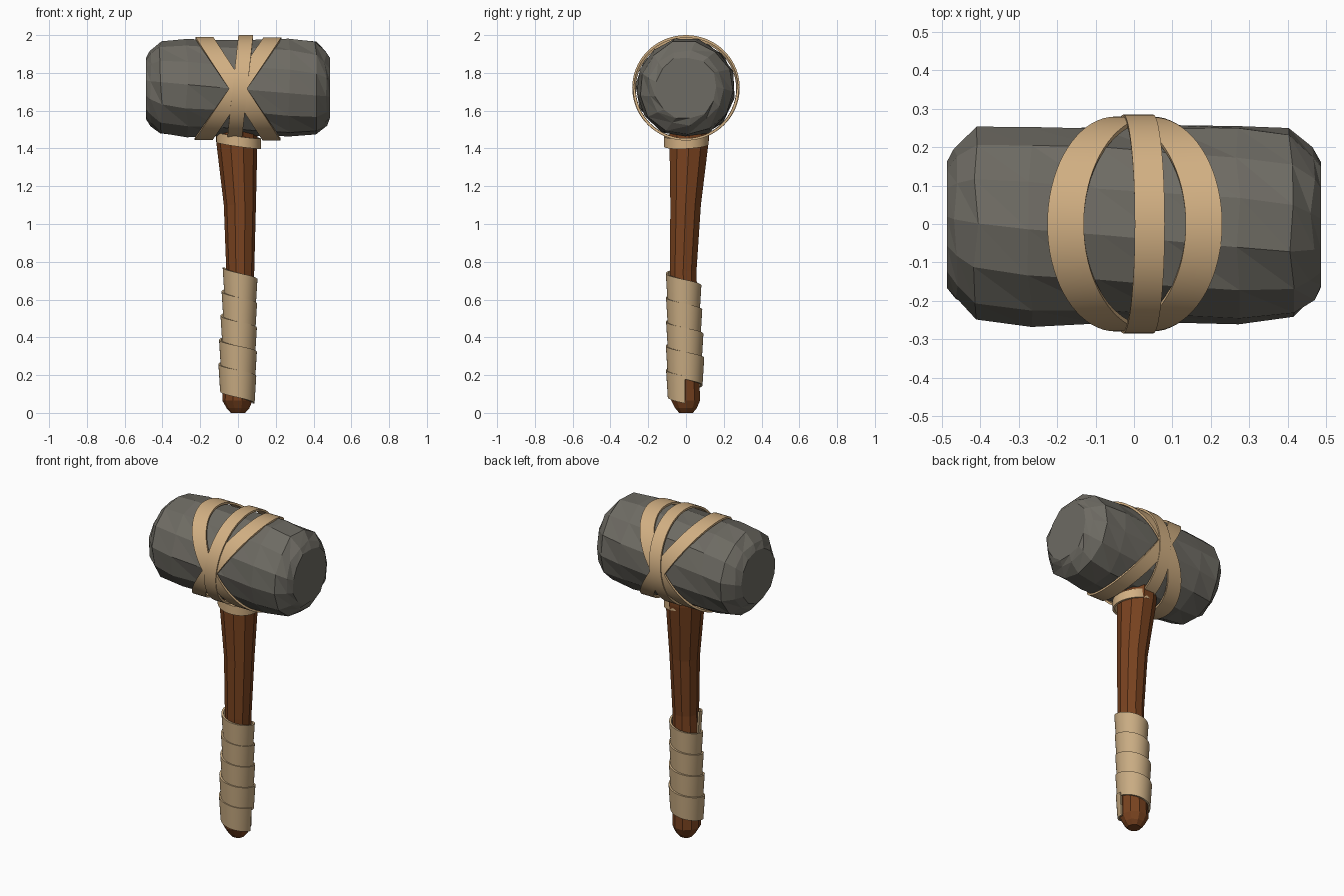
import bpy, bmesh, math, random
from math import sin, cos, pi, radians

if "Cube" in bpy.data.objects:
    bpy.data.objects.remove(bpy.data.objects["Cube"])
random.seed(4)


def material(name, rgb):
    m = bpy.data.materials.new(name)
    m.diffuse_color = (*rgb, 1)
    m.use_nodes = True
    m.node_tree.nodes["Principled BSDF"].inputs["Base Color"].default_value = m.diffuse_color
    return m


STONE = material("grey stone", (0.155, 0.147, 0.125))
WOOD = material("brown wood", (0.19, 0.055, 0.014))
STRAP = material("tan strap", (0.64, 0.43, 0.225))
GRIP = material("pale grip leather", (0.58, 0.41, 0.225))


def loft(name, rings, mat, closed=False, smooth=False, triangulate=False):
    """Skin a list of equal-length point rings; cap the ends unless closed."""
    bm = bmesh.new()
    vs = [[bm.verts.new(p) for p in ring] for ring in rings]
    n = len(vs[0])
    pairs = list(zip(vs, vs[1:])) + ([(vs[-1], vs[0])] if closed else [])
    sides = []
    for a, b in pairs:
        for i in range(n):
            j = (i + 1) % n
            sides.append(bm.faces.new((a[i], a[j], b[j], b[i])))
    if not closed:
        bm.faces.new(vs[0])
        bm.faces.new(vs[-1])
    if triangulate:
        bmesh.ops.triangulate(bm, faces=sides, quad_method='FIXED')
    bmesh.ops.recalc_face_normals(bm, faces=bm.faces)
    me = bpy.data.meshes.new(name)
    bm.to_mesh(me)
    bm.free()
    me.materials.append(mat)
    if smooth:
        me.polygons.foreach_set("use_smooth", [True] * len(me.polygons))
        me.set_sharp_from_angle(angle=radians(35))
    ob = bpy.data.objects.new(name, me)
    bpy.context.collection.objects.link(ob)
    return ob


def lerp_table(table, z):
    """Interpolate rows of (z, a, b, c)."""
    for p, q in zip(table, table[1:]):
        if z <= q[0]:
            t = max(0, (z - p[0]) / (q[0] - p[0]))
            return [u + (v - u) * t for u, v in zip(p[1:], q[1:])]
    return table[-1][1:]


# stone head: faceted, slightly uneven barrel along x
half = [(0.487, 0.165), (0.465, 0.2), (0.41, 0.25), (0.27, 0.262), (0.09, 0.26)]
profile = [(-x, r) for x, r in half] + [(x, r) for x, r in reversed(half)]
rings = []
for k, (x, r) in enumerate(profile):
    end = k in (0, len(profile) - 1)
    ring = []
    for i in range(13):
        a = 2 * pi * (i + 0.12 * k) / 13
        rr = r + random.uniform(-0.007, 0.007)
        dx = 0 if end else random.uniform(-0.008, 0.008)
        ring.append((x + dx, rr * cos(a), 1.72 + rr * sin(a)))
    rings.append(ring)
loft("stone_head", rings, STONE, triangulate=True)

# wooden handle: z, centre x, centre y, radius
shaft = [(0, 0, 0, 0.038), (0.025, 0, 0, 0.06), (0.065, -0.003, -0.002, 0.08),
         (0.3, 0, -0.006, 0.078), (0.75, 0.012, -0.015, 0.074),
         (1.1, 0.01, -0.002, 0.085), (1.45, -0.007, 0.017, 0.11),
         (1.56, -0.007, 0.017, 0.112)]
loft("handle", [[(cx + r * cos(2 * pi * i / 10), cy + r * sin(2 * pi * i / 10), z)
                 for i in range(10)] for z, cx, cy, r in shaft], WOOD)


# head straps: one near upright, two crossing
def head_strap(name, slope, offset, width, r_out, cz):
    rings = []
    for k in range(72):
        a = 2 * pi * k / 72
        ring = []
        for r, s in ((r_out - 0.012, -1), (r_out, -1), (r_out, 1), (r_out - 0.012, 1)):
            ring.append((offset + slope * cos(a) + s * width / 2,
                         1.02 * r * sin(a), cz + r * cos(a)))
        rings.append(ring)
    loft(name, rings, STRAP, closed=True, smooth=True)


head_strap("middle_strap", 0.03, 0.011, 0.078, 0.279, 1.721)
head_strap("left_diagonal_strap", -0.178, 0, 0.095, 0.274, 1.716)
head_strap("right_diagonal_strap", 0.182, 0, 0.095, 0.2725, 1.716)

# tilted collar where the handle meets the head
rings = []
for k in range(48):
    a = 2 * pi * k / 48
    ring = []
    for r, h in ((0.104, -0.027), (0.118, -0.027), (0.118, 0.027), (0.104, 0.027)):
        x = r * cos(a)
        ring.append((0.004 + x, 0.002 + r * sin(a), 1.442 - 0.14 * x + 0.05 * r * sin(a) + h))
    rings.append(ring)
loft("collar_strap", rings, STRAP, closed=True, smooth=True)

# spiral grip wrap: z, centre x, centre y, radius
wrap = [(0.05, -0.004, -0.005, 0.092), (0.25, -0.002, -0.005, 0.095),
        (0.45, 0.004, -0.009, 0.089), (0.75, 0.013, -0.016, 0.085)]
turns, pitch, width = 4.5, 0.128, 0.145
steps = int(turns * 40)
rings = []
for k in range(steps + 1):
    t = turns * k / steps
    a = -2 * pi * t
    z0 = 0.05 + pitch * t
    cx, cy, r = lerp_table(wrap, z0 + 0.07)
    ring = []
    for dr, h in ((-0.012, 0), (-0.002, 0), (0.007, width), (-0.005, width)):
        ring.append((cx + (r + dr) * cos(a), cy + (r + dr) * sin(a), z0 + h))
    rings.append(ring)
loft("grip_wrap", rings, GRIP, smooth=True)
